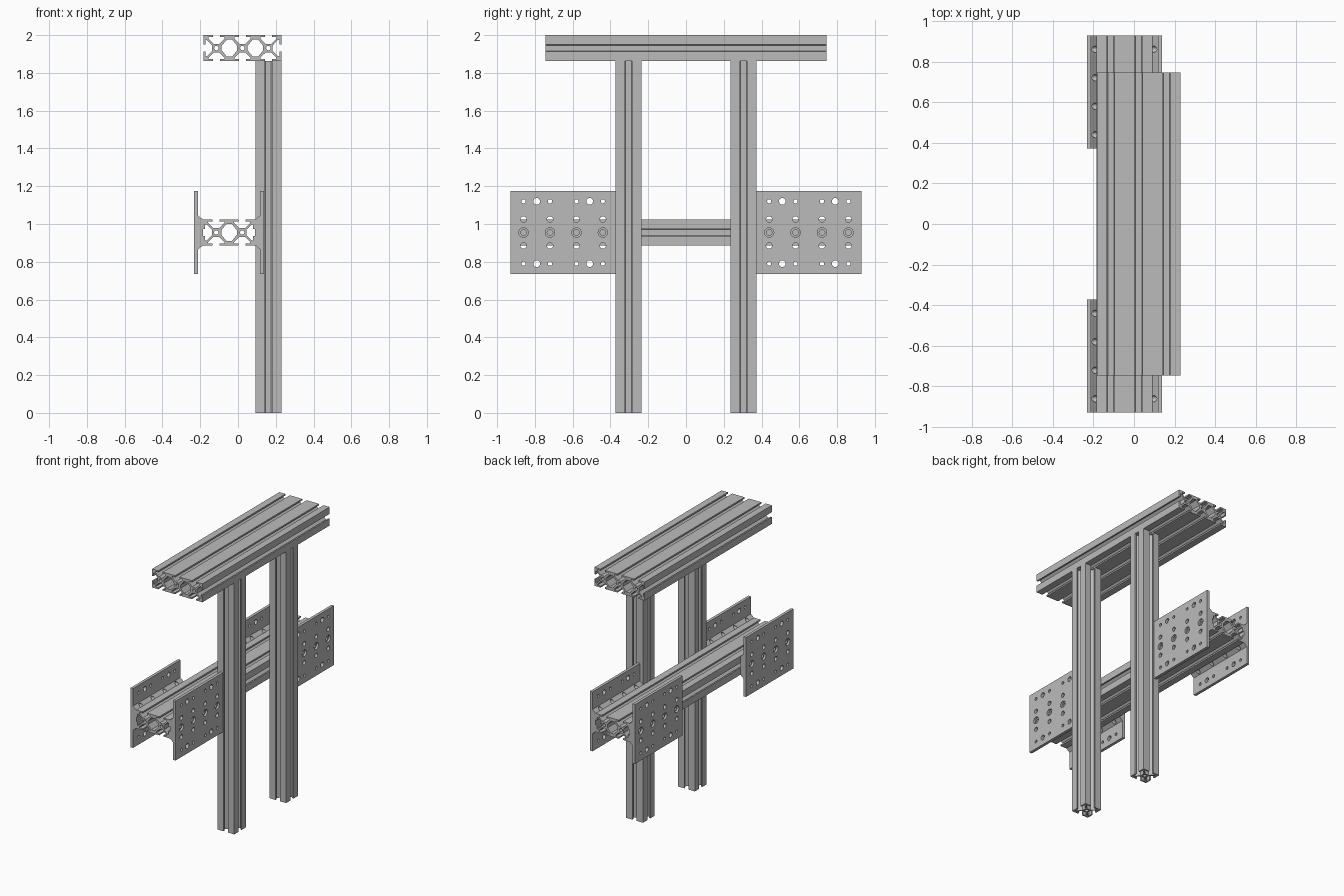
import bpy, bmesh, math
from mathutils import Matrix, Vector

cube = bpy.data.objects.get("Cube")
if cube:
    bpy.data.objects.remove(cube)

GREY = (0.5, 0.5, 0.5, 1)
metal = bpy.data.materials.new("aluminium grey")
metal.use_nodes = True
metal.diffuse_color = GREY
metal.node_tree.nodes["Principled BSDF"].inputs["Base Color"].default_value = GREY

H = 0.06875          # half width of one extrusion module
MID_X, MID_Z = -0.047, 0.955
scene = bpy.context.scene.collection


def finish(bm, name):
    bmesh.ops.remove_doubles(bm, verts=bm.verts, dist=0.00005)
    bmesh.ops.recalc_face_normals(bm, faces=bm.faces)
    mesh = bpy.data.meshes.new(name)
    bm.to_mesh(mesh)
    bm.free()
    mesh.materials.clear()
    mesh.materials.append(metal)
    ob = bpy.data.objects.new(name, mesh)
    scene.objects.link(ob)
    return ob


def evaluated_bmesh(ob):
    bpy.context.view_layer.update()
    dg = bpy.context.evaluated_depsgraph_get()
    mesh = bpy.data.meshes.new_from_object(ob.evaluated_get(dg))
    bm = bmesh.new()
    bm.from_mesh(mesh)
    bpy.data.meshes.remove(mesh)
    for f in bm.faces:
        f.material_index = 0
    return bm


# T-slotted outline running around a row of n modules
def slotted_outline(n):
    half = [(-0.018, 0), (-0.018, 0.011), (-0.043, 0.011), (-0.043, 0.018), (-0.015, 0.0458)]
    slot = half + [(-u, d) for u, d in reversed(half)]
    points = []
    corner, along = Vector((-n * H, -H)), Vector((1, 0))
    for count in (n, 1, n, 1):
        inward = Vector((-along.y, along.x))
        points.append(corner.copy())
        for i in range(count):
            points += [corner + along * (H * (2 * i + 1) + u) + inward * d for u, d in slot]
        corner = corner + along * (2 * H * count)
        along = inward
    return points


def extrusion(name, n, length, matrix):
    loops = [slotted_outline(n)]
    # Centre bores
    for i in range(n):
        cx = (2 * i + 1 - n) * H
        loops.append([(cx + 0.012 * math.cos(a * math.tau / 16), 0.012 * math.sin(a * math.tau / 16))
                      for a in range(16)])
    # Octagonal chambers between modules
    octagon = [(0.041, 0.012), (0.014, 0.045), (-0.014, 0.045), (-0.041, 0.012)]
    octagon += [(-x, -y) for x, y in octagon]
    for i in range(1, n):
        loops.append([(x + (2 * i - n) * H, y) for x, y in octagon])
    curve = bpy.data.curves.new(name + "_profile", "CURVE")
    curve.dimensions = "2D"
    curve.fill_mode = "BOTH"
    curve.extrude = length / 2
    for loop in loops:
        spline = curve.splines.new("POLY")
        spline.points.add(len(loop) - 1)
        for p, co in zip(spline.points, loop):
            p.co = (co[0], co[1], 0, 1)
        spline.use_cyclic_u = True
    helper = bpy.data.objects.new(name + "_profile", curve)
    scene.objects.link(helper)
    bm = evaluated_bmesh(helper)
    bpy.data.objects.remove(helper)
    bm.transform(matrix)
    return finish(bm, name)


def drill(bm, x, y, z, radius, length):
    m = Matrix.Translation((x, y, z)) @ Matrix.Rotation(math.pi / 2, 4, "Y")
    bmesh.ops.create_cone(bm, cap_ends=True, segments=20, radius1=radius, radius2=radius,
                          depth=length, matrix=m)


# Drilled side plate with a tapered rib that meets the beam
def side_plate(name, side, y):
    section = [(0.185, -0.22), (0.185, 0.22), (0.164, 0.22), (0.164, 0.09), (0.1375, 0.067),
               (0.1375, -0.067), (0.164, -0.09), (0.164, -0.22)]
    bm = bmesh.new()
    face = bm.faces.new([bm.verts.new((MID_X + side * x, y - 0.278, MID_Z + z)) for x, z in section])
    swept = bmesh.ops.extrude_face_region(bm, geom=[face])["geom"]
    bmesh.ops.translate(bm, vec=(0, 0.556, 0),
                        verts=[v for v in swept if isinstance(v, bmesh.types.BMVert)])
    plate = finish(bm, name)

    holes, counterbores = bmesh.new(), bmesh.new()
    x = MID_X + side * 0.16
    for dy in (-0.21, -0.07, 0.07, 0.21):
        for dz, r in ((-0.165, 0.011), (0.165, 0.011), (-0.07, 0.016), (0.07, 0.016), (0, 0.015)):
            drill(holes, x, y + dy, MID_Z + dz, r, 0.12)
        drill(counterbores, MID_X + side * 0.195, y + dy, MID_Z, 0.025, 0.05)
    for dy in (-0.14, 0.14):
        for dz in (-0.165, 0.165):
            drill(holes, x, y + dy, MID_Z + dz, 0.018, 0.12)
    cutters = [finish(holes, "hole_cutter"), finish(counterbores, "counterbore_cutter")]
    for cutter in cutters:
        cutter.hide_render = True
        mod = plate.modifiers.new("drill", "BOOLEAN")
        mod.operation = "DIFFERENCE"
        mod.solver = "EXACT"
        mod.object = cutter
    cut = evaluated_bmesh(plate)
    for ob in cutters + [plate]:
        bpy.data.objects.remove(ob)
    return finish(cut, name)


lay = Matrix.Rotation(math.pi / 2, 4, "X")
parts = [
    extrusion("top_beam", 3, 1.49, Matrix.Translation((0.0235, 0, 2 - H)) @ lay),
    extrusion("middle_beam", 2, 1.856, Matrix.Translation((MID_X, 0, MID_Z)) @ lay),
]

# Upright posts and the plates outside them
post_height = 2 - 2 * H
for end, s in (("front", -1), ("back", 1)):
    parts.append(extrusion(end + "_post", 1, post_height,
                           Matrix.Translation((0.161, s * 0.304, post_height / 2))))
    for label, side in (("left", 1), ("right", -1)):
        parts.append(side_plate(f"{end}_{label}_plate", side, s * 0.65))

bpy.ops.object.select_all(action="DESELECT")
for ob in parts:
    ob.select_set(True)
bpy.context.view_layer.objects.active = parts[0]
bpy.ops.object.shade_smooth_by_angle(angle=math.radians(30))
